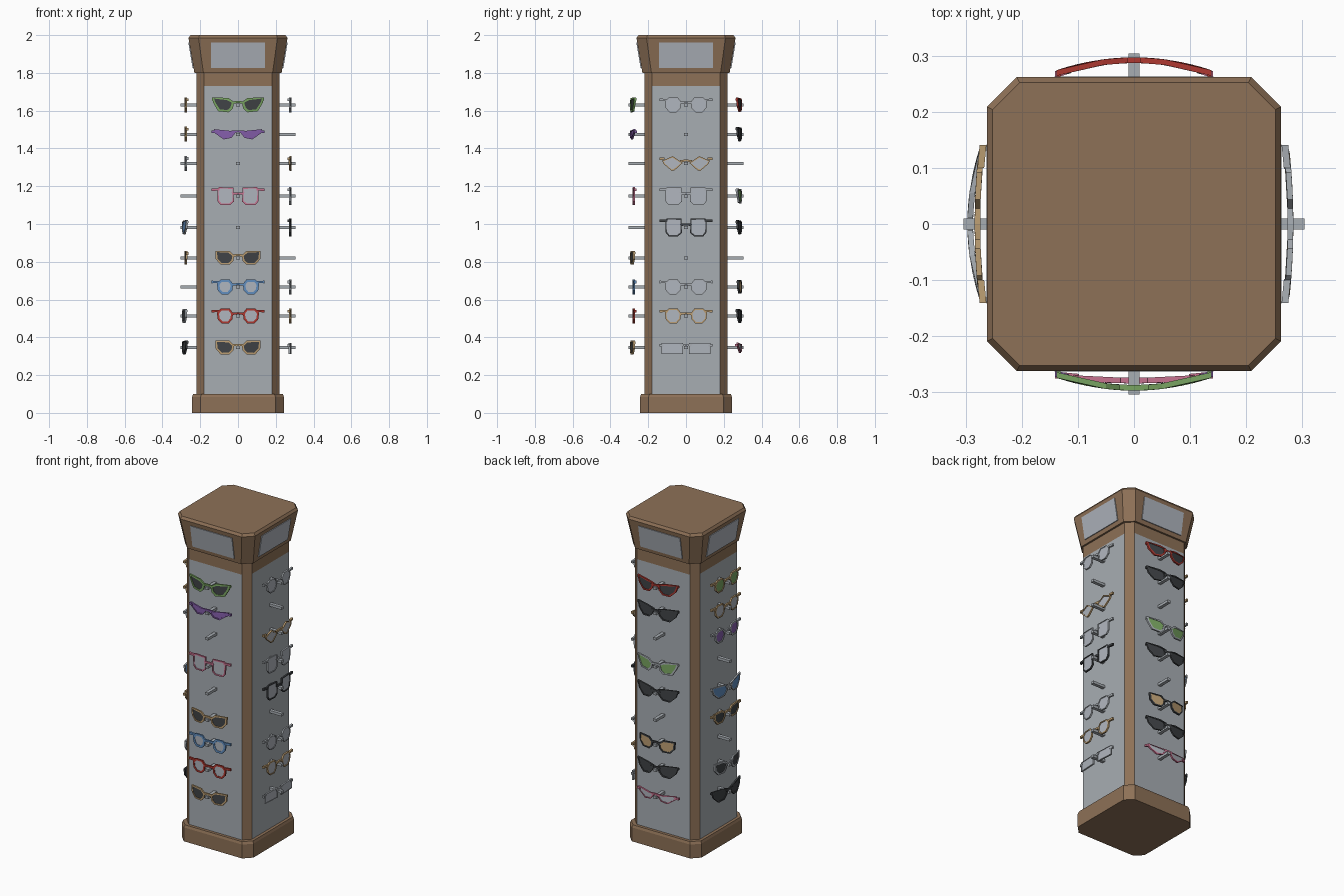
import bpy, bmesh, math
from mathutils import Matrix

if "Cube" in bpy.data.objects:
    bpy.data.objects.remove(bpy.data.objects["Cube"])

COLOURS = {
    "wood": (0.27, 0.165, 0.095), "panel_grey": (0.39, 0.42, 0.45),
    "mirror_grey": (0.43, 0.46, 0.51), "charcoal": (0.05, 0.055, 0.06),
    "tan": (0.50, 0.34, 0.17), "green": (0.19, 0.37, 0.12),
    "purple": (0.23, 0.11, 0.40), "pink": (0.58, 0.17, 0.28),
    "blue": (0.12, 0.27, 0.52), "red": (0.42, 0.04, 0.03)}
MATS = {}
for n, c in COLOURS.items():
    MATS[n] = bpy.data.materials.new(n)
    MATS[n].diffuse_color = (*c, 1)


def finish(bm, name, mats, side=0):
    """Turn a bmesh built on the front into an object on one of four sides."""
    bmesh.ops.recalc_face_normals(bm, faces=bm.faces)
    bm.transform(Matrix.Rotation(side * math.pi / 2, 4, 'Z'))
    me = bpy.data.meshes.new(name)
    bm.to_mesh(me)
    bm.free()
    for m in mats:
        me.materials.append(MATS[m])
    ob = bpy.data.objects.new(name, me)
    bpy.context.collection.objects.link(ob)


def tower(levels):
    """Chamfered square stack from (z, half width, chamfer) levels."""
    bm = bmesh.new()
    rings = []
    for z, h, c in levels:
        i = h - c
        pts = [(-i, -h), (i, -h), (h, -i), (h, i), (i, h), (-i, h), (-h, i), (-h, -i)]
        rings.append([bm.verts.new((x, y, z)) for x, y in pts])
    bm.faces.new(rings[0])
    bm.faces.new(rings[-1])
    for a, b in zip(rings, rings[1:]):
        for k in range(8):
            bm.faces.new((a[k], a[k - 7], b[k - 7], b[k]))
    return bm


def prism(bm, front, back, mat=0):
    f = [bm.verts.new(p) for p in front]
    b = [bm.verts.new(p) for p in back]
    n = len(f)
    faces = [bm.faces.new(f), bm.faces.new(b)]
    faces += [bm.faces.new((f[k], f[(k + 1) % n], b[(k + 1) % n], b[k])) for k in range(n)]
    for fc in faces:
        fc.material_index = mat


# Base, column with grey display panels, flared header
finish(tower([(0, .243, .045), (.085, .243, .045), (.1, .238, .045)]), "base", ["wood"])
bm = tower([(.1, .22, .04), (1.73, .22, .04), (1.8, .22, .04)])
bm.normal_update()
for f in bm.faces:
    c = f.calc_center_median()
    flat = max(abs(c.x), abs(c.y)) > .21
    f.material_index = 1 if flat and c.z < 1.7 else 0
finish(bm, "column", ["wood", "panel_grey"])
finish(tower([(1.8, .231, .048), (1.985, .262, .053), (2.0, .252, .048)]), "header", ["wood"])

# Tilted mirrors on the header
for s in range(4):
    bm = bmesh.new()
    d = lambda z: .231 + (z - 1.8) * .031 / .185
    q = [(-.142, 1.825), (.142, 1.825), (.142, 1.96), (-.142, 1.96)]
    prism(bm, [(u, -d(z) - .005, z) for u, z in q], [(u, -d(z) + .003, z) for u, z in q])
    finish(bm, "header_mirror", ["mirror_grey"], s)

# Right-hand lens outlines, wearer plane (u, z)
SHAPES = {
    "bold": [(.02, .012), (.05, .034), (.138, .038), (.132, .01), (.105, -.036), (.05, -.042), (.028, -.022)],
    "shield": [(.008, .012), (.05, .016), (.128, .024), (.125, .004), (.075, -.03), (.035, -.022)],
    "square": [(.024, .043), (.1, .045), (.11, .035), (.108, -.03), (.092, -.05), (.042, -.05), (.022, -.032)],
    "wrap": [(.02, .01), (.045, .034), (.12, .034), (.118, -.008), (.092, -.038), (.045, -.038), (.025, -.018)],
    "round": [(.026, .014), (.044, .037), (.092, .037), (.112, .014), (.107, -.02), (.086, -.042), (.05, -.042), (.03, -.02)],
    "cat": [(.018, .0), (.07, .036), (.126, .012), (.118, -.005), (.075, -.042), (.06, -.038)],
    "slim": [(.016, .022), (.13, .022), (.13, -.035), (.016, -.035)],
    "aviator": [(.012, .022), (.055, .032), (.138, .036), (.126, -.005), (.09, -.04), (.045, -.036), (.022, -.012)]}


def glasses(side, z0, shape, frame, lens, rim=.009, wrap=False):
    d0, k = (.292, 1.2) if wrap else (.279, .4)

    def place(pts, off):
        return [(u, -(d0 - k * u * u + off), z0 + z) for u, z in pts]
    bm = bmesh.new()
    outer = SHAPES[shape]
    cu = sum(p[0] for p in outer) / len(outer)
    cz = sum(p[1] for p in outer) / len(outer)
    inner = []
    for u, z in outer:
        r = math.hypot(u - cu, z - cz)
        t = max(.3, 1 - rim * 1.15 / r)
        inner.append((cu + (u - cu) * t, cz + (z - cz) * t))
    top = max(p[1] for p in outer)
    reach = max(p[0] for p in outer)
    for m in (1, -1):
        o = [(u * m, z) for u, z in outer]
        i = [(u * m, z) for u, z in inner]
        # Rim ring
        loops = [[bm.verts.new(p) for p in place(*a)] for a in
                 ((o, .005), (i, .005), (i, -.005), (o, -.005))]
        n = len(o)
        for a in range(4):
            A, B = loops[a], loops[(a + 1) % 4]
            for j in range(n):
                bm.faces.new((A[j], A[(j + 1) % n], B[(j + 1) % n], B[j]))
        # Lens
        prism(bm, place(i, .002), place(i, -.002), 1)
        # End piece reaching outward and back toward the column
        if reach < .135 and not (wrap and reach < .125):
            e = [((reach - .012) * m, top - .008), (.141 * m, top - .006),
                 (.141 * m, top - .02), ((reach - .012) * m, top - .018)]
        else:
            e = [((reach - .008) * m, top - .004), (reach * m, top - .004),
                 (reach * m, top - .016), ((reach - .008) * m, top - .016)]
        prism(bm, place(e, .004), place(e, -.008))
    # Bridge
    b = [(-.034, .016), (0, .018), (.034, .016), (.026, .004), (0, .008), (-.026, .004)]
    prism(bm, place(b, .005), place(b, -.005))
    finish(bm, shape + "_glasses", [frame, lens], side)


G, K, M = "panel_grey", "charcoal", "mirror_grey"
ROWS = [1.63, 1.475, 1.32, 1.147, .982, .82, .666, .512, .345]
STOCK = [
    # front
    [("bold", "green", K, .012, True), ("shield", "purple", "purple", .008, True), None,
     ("square", "pink", M, .008), None, ("wrap", "tan", K, .009, True),
     ("round", "blue", M, .012), ("round", "red", M, .010), ("wrap", "tan", K, .009, True)],
    # right
    [("round", G, M, .005), None, ("cat", "tan", M, .007), ("square", G, M, .005),
     ("square", K, M, .007), None, ("round", G, M, .005), ("round", "tan", M, .007),
     ("slim", G, M, .005)],
    # back
    [("aviator", "red", K, .009, True), ("aviator", K, K, .008, True), None,
     ("bold", G, "green", .010, True), ("aviator", K, K, .007, True), None,
     ("wrap", K, "tan", .008, True), ("aviator", K, K, .008, True),
     ("shield", "pink", M, .007, True)],
    # left
    [("round", "tan", "green", .007), ("round", "tan", M, .007), ("round", G, "purple", .009),
     None, ("aviator", G, "blue", .006, True), ("wrap", "tan", K, .009), None,
     ("wrap", G, K, .009, True), ("aviator", K, K, .008, True)]]

for s, column in enumerate(STOCK):
    for z, item in zip(ROWS, column):
        # Peg
        bm = bmesh.new()
        q = [(-.01, z - .008), (.01, z - .008), (.01, z + .008), (-.01, z + .008)]
        prism(bm, [(u, -.304, w) for u, w in q], [(u, -.215, w) for u, w in q])
        finish(bm, "peg", [G], s)
        if item:
            glasses(s, z + .003, *item)

for m in bpy.data.materials:
    if m.users and not m.is_grease_pencil:
        m.use_nodes = True
        m.node_tree.nodes["Principled BSDF"].inputs["Base Color"].default_value = m.diffuse_color
